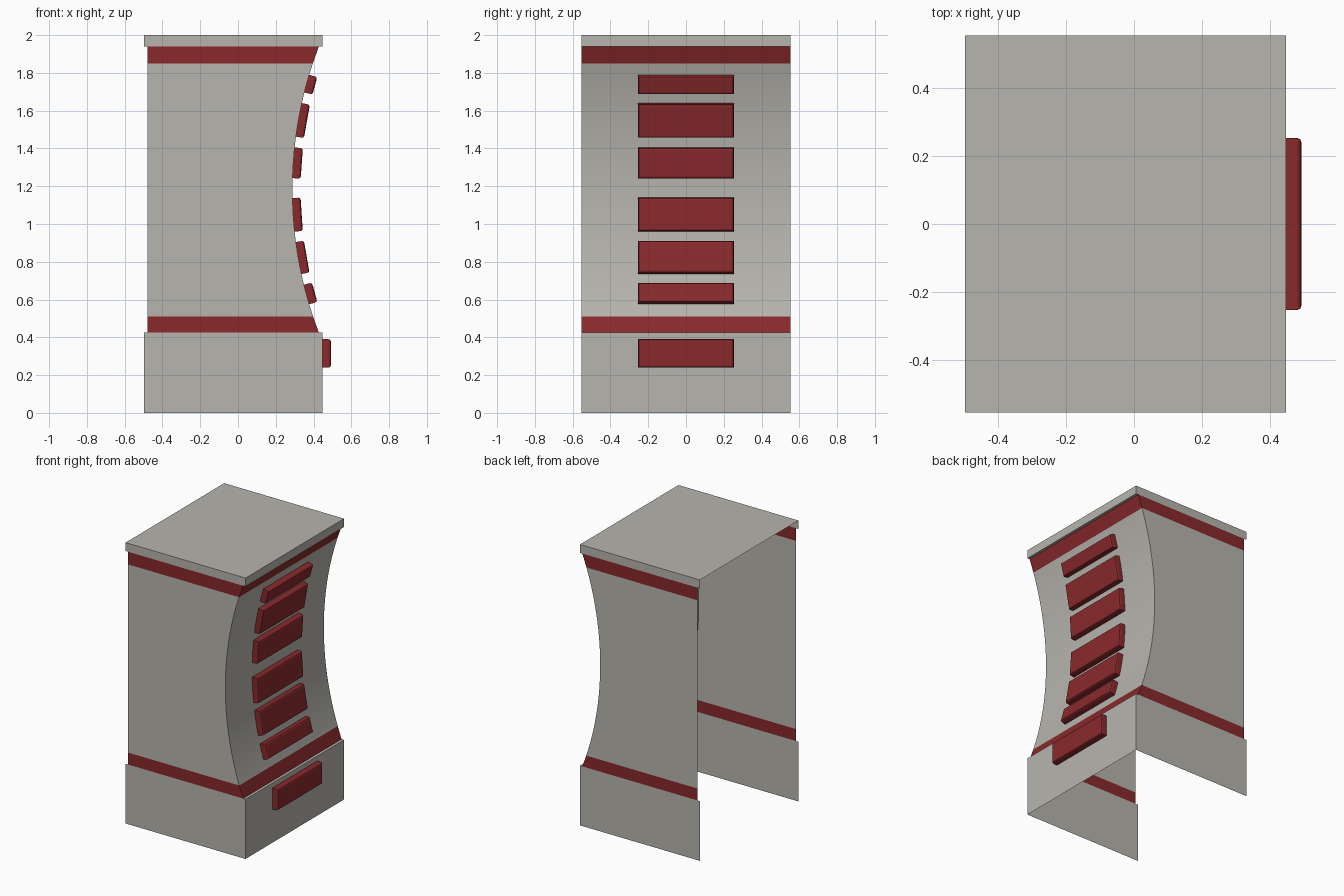
import bpy, bmesh, math

if "Cube" in bpy.data.objects:
    bpy.data.objects.remove(bpy.data.objects["Cube"])

HALF_Y = 0.554
ZC, XMIN, R = 1.1825, 0.288, 2.117     # concave front arc: mid height, deepest x, radius


def material(name, rgb):
    m = bpy.data.materials.new(name)
    m.diffuse_color = (*rgb, 1)
    m.use_nodes = True
    m.node_tree.nodes["Principled BSDF"].inputs["Base Color"].default_value = m.diffuse_color
    return m


GREY = material("warm_grey", (0.47, 0.46, 0.42))
RED = material("dark_red", (0.25, 0.022, 0.025))


def arc_x(z):
    return XMIN + R - math.sqrt(R * R - (z - ZC) ** 2)


def finish(name, bm, mats):
    me = bpy.data.meshes.new(name)
    bm.to_mesh(me)
    bm.free()
    for m in mats:
        me.materials.append(m)
    ob = bpy.data.objects.new(name, me)
    bpy.context.collection.objects.link(ob)
    return ob


def shell(name, rows, is_red=lambda z: False, cap=False):
    """Three-sided sheet, open at -x; rows are (z, back x, front x)."""
    bm = bmesh.new()
    rings = [[bm.verts.new(p) for p in ((xb, -HALF_Y, z), (xf, -HALF_Y, z),
                                        (xf, HALF_Y, z), (xb, HALF_Y, z))]
             for z, xb, xf in rows]
    for lo, hi in zip(rings, rings[1:]):
        for i in range(3):
            f = bm.faces.new((lo[i], lo[i + 1], hi[i + 1], hi[i]))
            f.material_index = int(is_red((lo[0].co.z + hi[0].co.z) / 2))
            f.smooth = True
    if cap:
        bm.faces.new(rings[-1])
    bm.normal_update()
    for e in bm.edges:
        if len(e.link_faces) == 2 and e.calc_face_angle(0) > math.radians(30):
            e.smooth = False
    return finish(name, bm, [GREY, RED])


# Base plinth, with a small ledge along the front
BACK, FRONT = -0.497, 0.447
base = shell("base", [(0, BACK, FRONT), (0.425, BACK, FRONT), (0.425, BACK, arc_x(0.425))])

# Curved body with a red band at each end
levels = [0.425, 0.51] + [0.51 + (1.85 - 0.51) * i / 20 for i in range(1, 20)] + [1.85, 1.94]
body = shell("body", [(z, -0.478, arc_x(z)) for z in levels],
             lambda z: z < 0.51 or z > 1.85)

# Top slab, with ledge underneath its front edge
top = shell("top_slab", [(1.94, BACK, arc_x(1.94)), (1.94, BACK, FRONT), (2.0, BACK, FRONT)],
            cap=True)


# Raised red pads
def pad(name, z0, z1, thick=0.045, flat=False):
    zc = (z0 + z1) / 2
    a = 0 if flat else math.asin((zc - ZC) / (R - thick / 2))
    h = ((z1 - z0) - thick * abs(math.sin(a))) / math.cos(a)
    bm = bmesh.new()
    bmesh.ops.create_cube(bm, size=1)
    bmesh.ops.scale(bm, vec=(thick, 0.506, h), verts=bm.verts)
    outer = [e for e in bm.edges if any(v.co.x > 0 for v in e.verts)
             and all(v.co.x > 0 for v in e.verts)]
    bmesh.ops.bevel(bm, geom=outer, offset=0.012, segments=2, profile=0.5, affect='EDGES')
    ob = finish(name, bm, [RED])
    x = FRONT + thick / 2 if flat else XMIN + R - (R - thick / 2) * math.cos(a)
    ob.location = (x, 0, zc)
    ob.rotation_euler = (0, a, 0)
    return ob


pad("base_pad", 0.24, 0.39, flat=True)
for i, (z0, z1) in enumerate([(0.575, 0.69), (0.735, 0.912), (0.96, 1.14),
                              (1.24, 1.405), (1.455, 1.64), (1.685, 1.79)]):
    pad(f"front_pad_{i + 1}", z0, z1)
